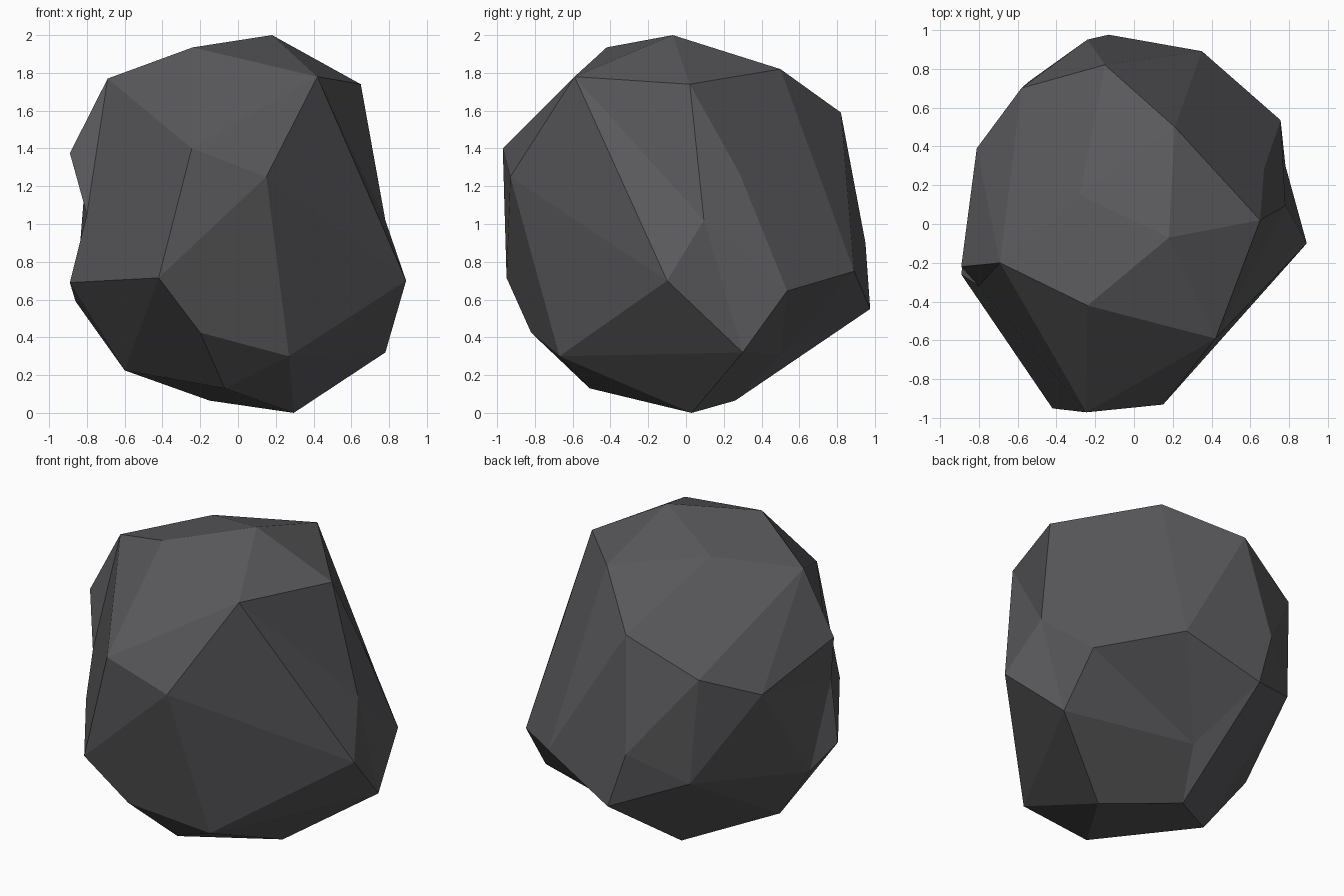
import bpy, bmesh, math
from mathutils import Vector

if "Cube" in bpy.data.objects:
    bpy.data.objects.remove(bpy.data.objects["Cube"])

# Corner points of the boulder, by region
crown = [(-.69, -.20, 1.77), (-.24, -.42, 1.935), (.18, -.07, 2.0), (.42, -.59, 1.78),
         (.65, .02, 1.74), (.21, .50, 1.82), (-.15, .82, 1.59), (-.28, .15, 1.87)]
front = [(-.245, -.97, 1.40), (.15, -.93, 1.25), (-.42, -.95, .715), (-.20, -.82, .425),
         (.27, -.67, .30)]
sides = [(-.89, -.22, 1.375), (-.89, -.26, .69), (-.86, -.02, .59), (-.81, .39, 1.22),
         (.89, -.10, .70), (.78, .30, .32), (.755, .535, .645)]
back = [(-.58, .70, 1.37), (-.24, .95, .90), (-.13, .975, .55), (.35, .89, .75),
        (-.54, .735, .71)]
base = [(-.60, -.09, .225), (-.07, -.51, .13), (.295, .03, 0), (-.15, .26, .065)]

# Hollows: (position while wrapping the hull, final sunken position)
dents = [((-.93, -.45, 1.05), (-.80, -.32, 1.05)),
         ((.95, .08, 1.04), (.78, .095, 1.02)),
         ((.72, .36, 1.27), (.67, .285, 1.265)),
         ((.15, .75, .20), (-.03, .50, .31))]

bm = bmesh.new()
for p in crown + front + sides + back + base:
    bm.verts.new(p)
sunk = [(bm.verts.new(a), Vector(b)) for a, b in dents]

# Wrap facets round the points, then press the hollows in
bmesh.ops.convex_hull(bm, input=bm.verts[:])
for v, target in sunk:
    if v.is_valid and v.link_faces:
        v.co = target
loose = [v for v in bm.verts if not v.link_faces]
bmesh.ops.delete(bm, geom=loose, context='VERTS')
bmesh.ops.recalc_face_normals(bm, faces=bm.faces[:])

# Merge nearly level triangles into broad flat facets
bmesh.ops.dissolve_limit(bm, angle_limit=math.radians(6), verts=[], edges=bm.edges[:])

mesh = bpy.data.meshes.new("boulder")
bm.to_mesh(mesh)
bm.free()
stone = bpy.data.materials.new("dark grey stone")
stone.diffuse_color = (.10, .097, .103, 1)
stone.use_nodes = True
stone.node_tree.nodes["Principled BSDF"].inputs["Base Color"].default_value = stone.diffuse_color
mesh.materials.append(stone)
boulder = bpy.data.objects.new("boulder", mesh)
bpy.context.collection.objects.link(boulder)
